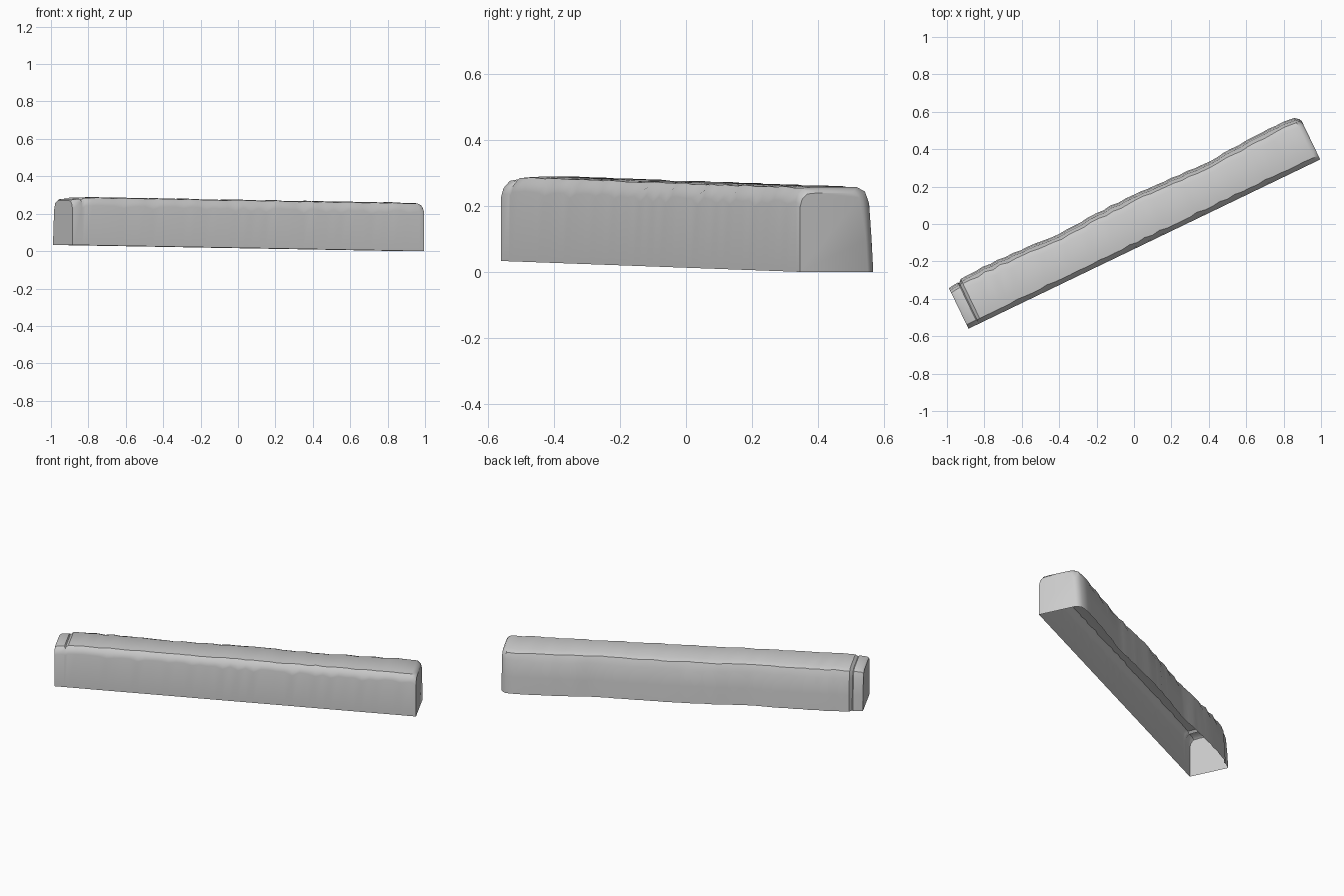
import bpy, bmesh, math, random

cube = bpy.data.objects.get("Cube")
if cube:
    bpy.data.objects.remove(cube)
random.seed(4)

LENGTH, HEIGHT, FALL = 2.087, 0.257, 0.033
ANGLE = math.radians(25.7)
ORIGIN = (-0.885, -0.56)

stone = bpy.data.materials.new("grey stone")
stone.use_nodes = True
grey = (0.6, 0.6, 0.6, 1)
stone.diffuse_color = grey
stone.node_tree.nodes["Principled BSDF"].inputs["Base Color"].default_value = grey


def place(u, v, h):
    """Beam coordinates (along, across, up) to the turned, gently falling beam."""
    c, s = math.cos(ANGLE), math.sin(ANGLE)
    return (ORIGIN[0] + u * c - v * s, ORIGIN[1] + u * s + v * c,
            h + FALL * (1 - u / LENGTH))


def section(u, width, height, chip=0.0, wear=0.0):
    """Open-bottomed cross-section: flat front, chipped edge, worn back."""
    return [(u, v, h) for v, h in (
        (0, 0), (0, height - 0.045 - chip), (0.007, height - 0.02 - chip * 0.5),
        (0.024 + chip * 0.4, height - 0.003), (0.06, height),
        (width - 0.055 - wear, height - 0.001), (width - 0.028 - wear * 0.5, height - 0.014),
        (width - 0.014, height - 0.05 - wear), (width - 0.006, height * 0.4),
        (width, 0))]


# Lower lip at one end, then the groove where the worn body starts
sections = [section(0, 0.24, 0.238), section(0.012, 0.243, 0.246),
            section(0.056, 0.247, 0.25), section(0.062, 0.242, 0.243),
            section(0.078, 0.258, 0.255)]

# Worn body
STEPS = 44
for i in range(1, STEPS):
    u = 0.078 + (LENGTH - 0.125) * i / STEPS
    width = 0.257 + 0.007 * math.sin(u * 7.3) + random.uniform(-0.004, 0.004)
    chip = max(0, random.uniform(-0.02, 0.02))
    sections.append(section(u, width, HEIGHT + random.uniform(-0.002, 0.002),
                            chip, random.uniform(0, 0.014)))

# Rounded far end with a chamfered back corner
sections += [section(LENGTH - 0.028, 0.26, HEIGHT),
             section(LENGTH - 0.008, 0.243, HEIGHT - 0.008),
             section(LENGTH, 0.228, HEIGHT - 0.018)]

bm = bmesh.new()
rings = [[bm.verts.new(place(*p)) for p in s] for s in sections]
for a, b in zip(rings, rings[1:]):
    for j in range(len(a) - 1):
        bm.faces.new((a[j], b[j], b[j + 1], a[j + 1]))
bm.faces.new(rings[0])
bm.faces.new(rings[-1][::-1])

# Flat front wall as a single sheet of quads facing outward
bm.normal_update()
mesh = bpy.data.meshes.new("stone_beam")
bm.to_mesh(mesh)
bm.free()
mesh.materials.append(stone)
beam = bpy.data.objects.new("stone_beam", mesh)
bpy.context.collection.objects.link(beam)

bpy.ops.object.select_all(action="DESELECT")
beam.select_set(True)
bpy.context.view_layer.objects.active = beam
bpy.ops.object.shade_smooth_by_angle(angle=math.radians(35))
